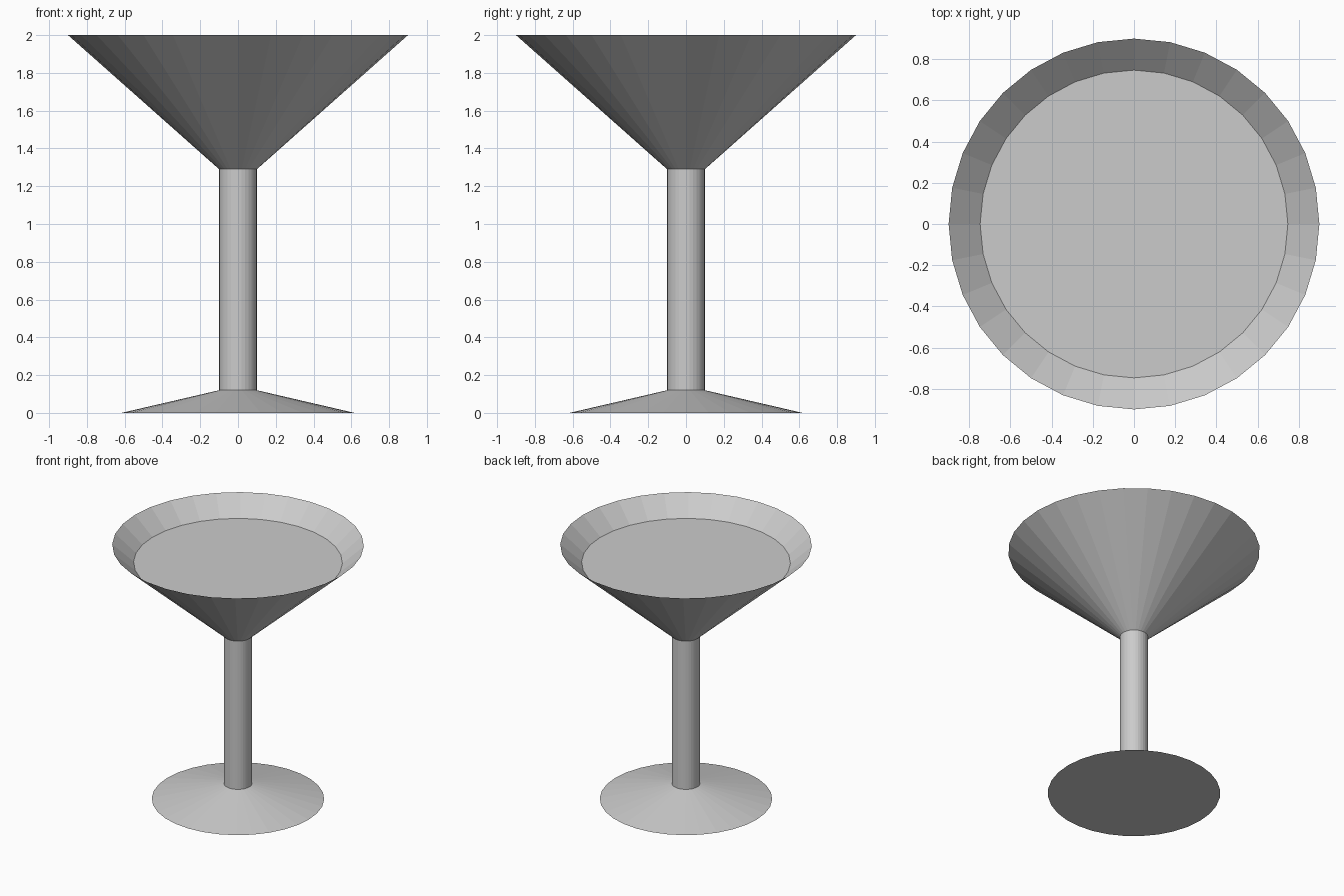
import bpy, bmesh
from math import cos, sin, tau

if "Cube" in bpy.data.objects:
    bpy.data.objects.remove(bpy.data.objects["Cube"])

SIDES = 32


def lathe(name, profile, cap_bottom=False, cap_top=False):
    """Spin (radius, z) points round the z axis into a flat-faced shell."""
    bm = bmesh.new()
    rings = [[bm.verts.new((r * cos(tau * i / SIDES), r * sin(tau * i / SIDES), z))
              for i in range(SIDES)] for r, z in profile]
    for low, high in zip(rings, rings[1:]):
        for i in range(SIDES):
            j = (i + 1) % SIDES
            bm.faces.new((low[i], low[j], high[j], high[i]))
    if cap_bottom:
        bm.faces.new(rings[0][::-1])
    if cap_top:
        bm.faces.new(rings[-1])
    mesh = bpy.data.meshes.new(name)
    bm.to_mesh(mesh)
    bm.free()
    obj = bpy.data.objects.new(name, mesh)
    bpy.context.collection.objects.link(obj)
    return obj


STEM_R, STEM_LOW, STEM_HIGH = 0.10, 0.12, 1.29
RIM_R, RIM_Z = 0.90, 2.0

# Sloping foot with a flat underside
lathe("foot", [(0.617, 0), (STEM_R, STEM_LOW)], cap_bottom=True)

# Straight stem
lathe("stem", [(STEM_R, STEM_LOW), (STEM_R, STEM_HIGH)])

# Thin conical bowl, open at the rim
lathe("bowl", [(STEM_R, STEM_HIGH), (RIM_R, RIM_Z)])

# Drink surface, resting against the bowl wall
drink_r = 0.747
drink_z = STEM_HIGH + (drink_r - STEM_R) * (RIM_Z - STEM_HIGH) / (RIM_R - STEM_R)
lathe("drink_surface", [(drink_r, drink_z)], cap_top=True)
